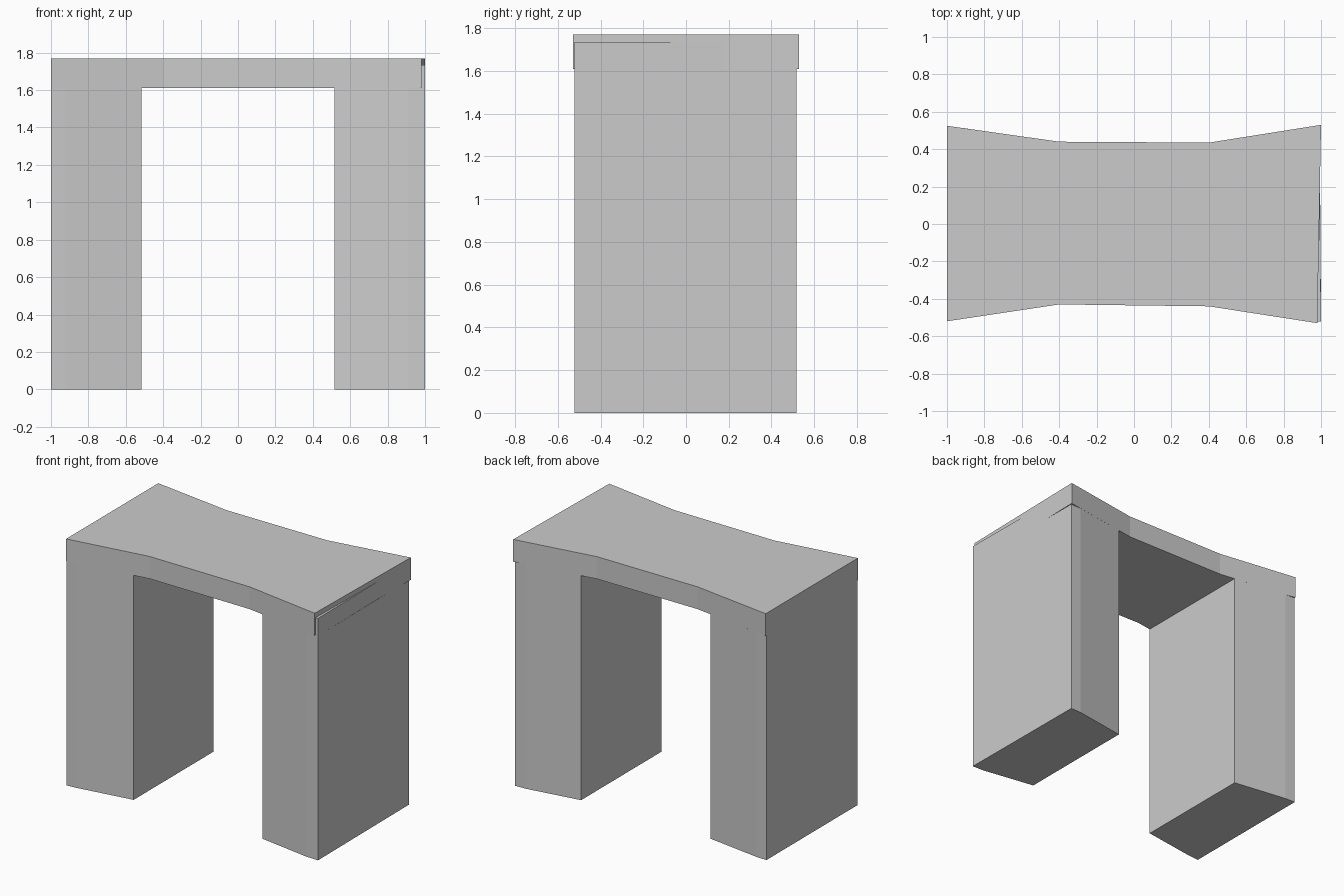
import bpy
import bmesh

if "Cube" in bpy.data.objects:
    bpy.data.objects.remove(bpy.data.objects["Cube"])


def prism(name, outline, z0, z1):
    """Extrude a plan outline (counter-clockwise) from z0 up to z1."""
    bm = bmesh.new()
    face = bm.faces.new([bm.verts.new((x, y, z0)) for x, y in outline])
    top = bmesh.ops.extrude_face_region(bm, geom=[face])["geom"]
    verts = [g for g in top if isinstance(g, bmesh.types.BMVert)]
    bmesh.ops.translate(bm, verts=verts, vec=(0, 0, z1 - z0))
    bmesh.ops.recalc_face_normals(bm, faces=bm.faces)
    mesh = bpy.data.meshes.new(name)
    bm.to_mesh(mesh)
    bm.free()
    obj = bpy.data.objects.new(name, mesh)
    bpy.context.collection.objects.link(obj)
    return obj


LEG_TOP, TOP = 1.61, 1.77

# Waisted, slightly irregular top slab
prism("top_slab", [(-1, -0.52), (-0.4, -0.43), (0.4, -0.44), (0.98, -0.53),
                   (1, 0.53), (0.4, 0.435), (-0.4, 0.44), (-1, 0.525)],
      LEG_TOP, TOP)

# Thick legs following the slab outline, slightly pulled in at the outer corners
prism("left_leg", [(-1, -0.515), (-0.92, -0.508), (-0.515, -0.447),
                   (-0.515, 0.456), (-0.92, 0.514), (-1, 0.517)], 0, LEG_TOP)
prism("right_leg", [(0.515, -0.457), (0.91, -0.519), (1, -0.522),
                    (0.993, 0.517), (0.91, 0.515), (0.515, 0.453)], 0, LEG_TOP)

# Sliver of the right leg that pokes out past the skewed slab end
prism("right_leg_edge", [(0.97, -0.521), (1, -0.522), (0.993, 0.2), (0.97, 0.2)],
      LEG_TOP, 1.735)
